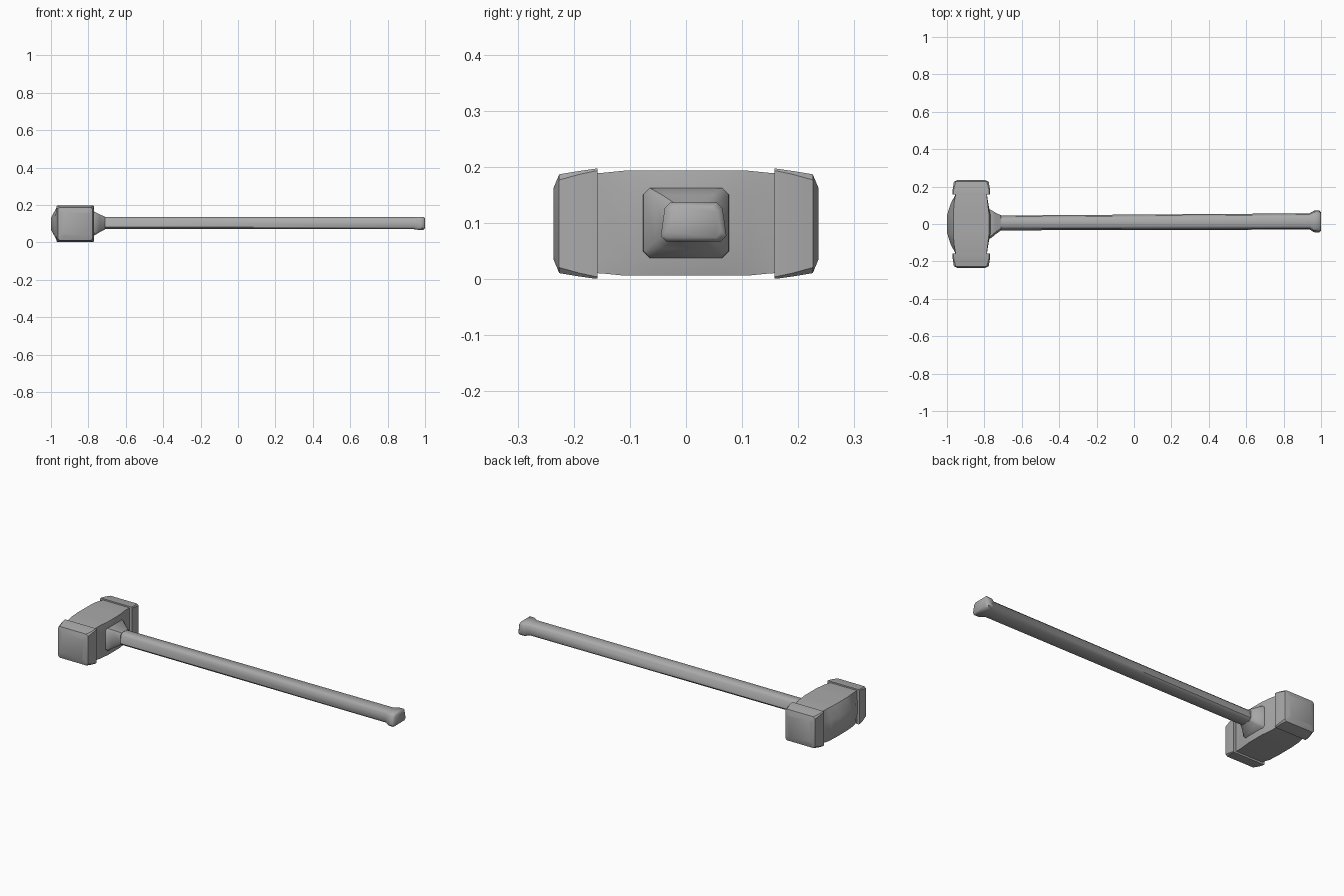
import bpy, bmesh, math

cube = bpy.data.objects.get("Cube")
if cube:
    bpy.data.objects.remove(cube, do_unlink=True)

steel = bpy.data.materials.new("grey")
steel.use_nodes = True
GREY = (0.4, 0.4, 0.4, 1)
steel.diffuse_color = GREY
steel.node_tree.nodes["Principled BSDF"].inputs["Base Color"].default_value = GREY


def loft(name, rings, angle):
    """Skin equal-length rings of points, cap both ends and smooth."""
    bm = bmesh.new()
    loops = [[bm.verts.new(p) for p in ring] for ring in rings]
    n = len(loops[0])
    for a, b in zip(loops, loops[1:]):
        for i in range(n):
            j = (i + 1) % n
            bm.faces.new((a[i], a[j], b[j], b[i]))
    bm.faces.new(loops[0])
    bm.faces.new(loops[-1])
    bmesh.ops.recalc_face_normals(bm, faces=bm.faces)
    mesh = bpy.data.meshes.new(name)
    bm.to_mesh(mesh)
    bm.free()
    mesh.materials.append(steel)
    obj = bpy.data.objects.new(name, mesh)
    bpy.context.collection.objects.link(obj)
    bpy.ops.object.select_all(action="DESELECT")
    obj.select_set(True)
    bpy.context.view_layer.objects.active = obj
    bpy.ops.object.shade_smooth_by_angle(angle=math.radians(angle))
    return obj


def chamfered(u0, u1, v0, v1, c, taper=0):
    """Rectangle with cut corners; taper narrows its upper side."""
    return [(u0 + c, v0), (u1 - c, v0), (u1, v0 + c), (u1 - taper, v1 - c),
            (u1 - c - taper, v1), (u0 + c + taper, v1),
            (u0 + taper, v1 - c), (u0, v0 + c)]


# Head body: bulges toward the middle on both broad sides
half = [(0.2, -0.95, -0.95, -0.79, -0.79, 0.012),
        (0.15, -0.958, -0.955, -0.787, -0.785, 0.010),
        (0.11, -0.98, -0.962, -0.782, -0.779, 0.006),
        (0.05, -0.999, -0.966, -0.775, -0.768, 0.006)]
stations = [(-s[0], *s[1:]) for s in half] + half[::-1]
rings = []
for y, xl, xl_edge, xr_edge, xr, z in stations:
    top = 0.199 - z
    rings.append([(xl, y, 0.065), (xl, y, 0.133), (xl_edge, y, top), (xr_edge, y, top),
                  (xr, y, 0.162), (xr, y, 0.038), (xr_edge, y, z), (xl_edge, y, z)])
loft("head_body", rings, 35)

# Striking caps: y, half width, half height, corner cut
cap = [(0.158, 0.100, 0.098, 0.004), (0.162, 0.100, 0.098, 0.004),
       (0.19, 0.099, 0.094, 0.006), (0.226, 0.093, 0.088, 0.010),
       (0.236, 0.072, 0.064, 0.012)]
for side, name in ((-1, "front_cap"), (1, "back_cap")):
    loft(name, [[(u, side * y, v) for u, v in
                 chamfered(-0.87 - w, -0.87 + w, 0.0985 - h, 0.0985 + h, c)]
                for y, w, h, c in cap], 40)

# Collar flaring from the handle into the head
collar = [(-0.80, -0.078, 0.078, 0.035, 0.165, 0.012),
          (-0.765, -0.076, 0.076, 0.038, 0.162, 0.012),
          (-0.74, -0.055, 0.060, 0.054, 0.150, 0.012),
          (-0.71, -0.034, 0.046, 0.069, 0.136, 0.012)]
loft("collar", [[(x, u, v) for u, v in chamfered(a, b, c, d, e)]
                for x, a, b, c, d, e in collar], 40)

# Handle with a slightly flared butt end
handle = [(-0.74, -0.034, 0.045, 0.07, 0.135, 0.012),
          (0.94, -0.030, 0.057, 0.07, 0.135, 0.012),
          (0.962, -0.044, 0.071, 0.067, 0.136, 0.010),
          (0.992, -0.045, 0.072, 0.067, 0.136, 0.010),
          (1.0, -0.036, 0.063, 0.074, 0.129, 0.010)]
loft("handle", [[(x, u, v) for u, v in chamfered(a, b, c, d, e, 0.007)]
                for x, a, b, c, d, e in handle], 50)
